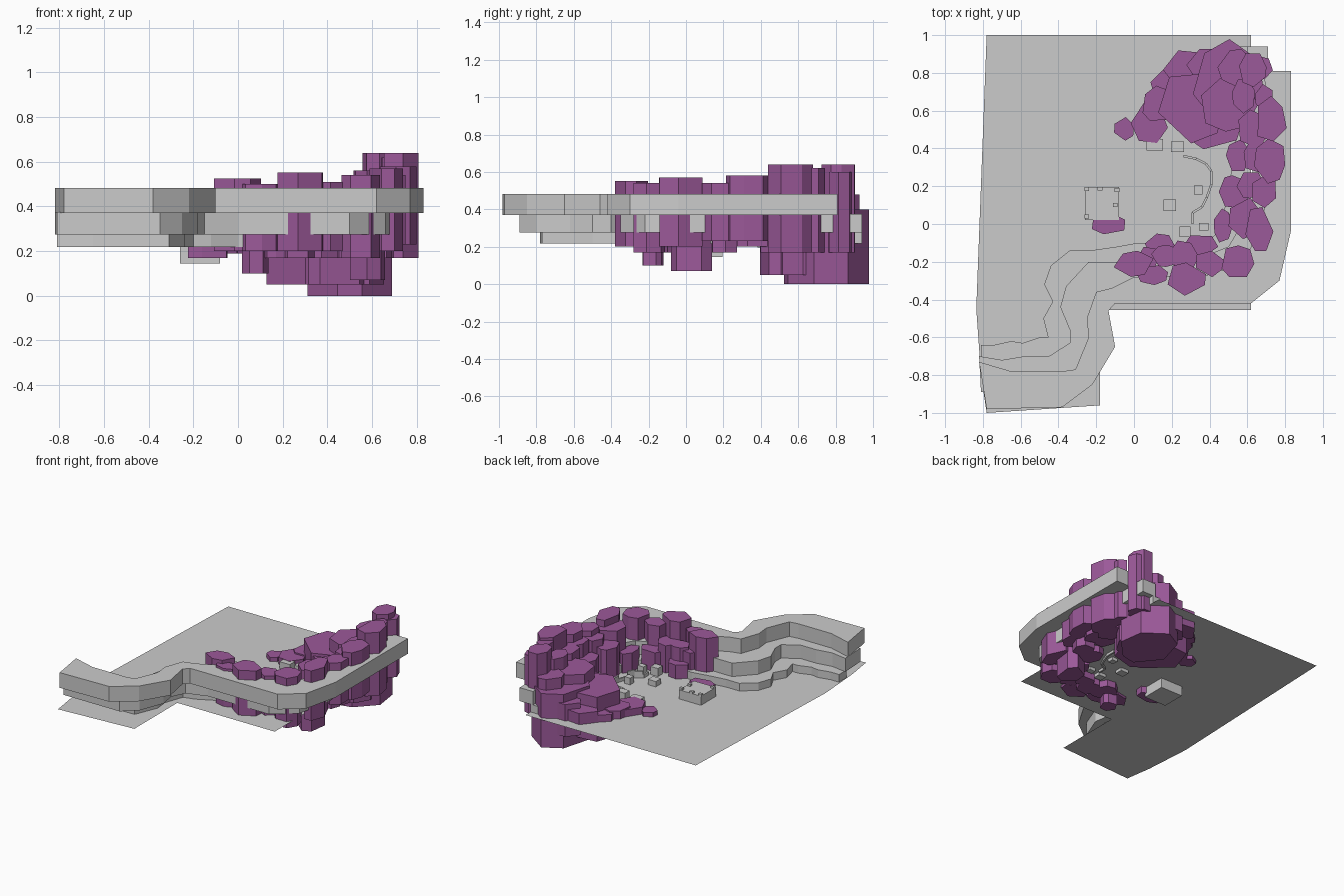
import bpy, bmesh, math, random
from mathutils import Vector

random.seed(4)
GROUND = 0.218

purple = bpy.data.materials.new("purple_rock")
purple.diffuse_color = (0.33, 0.10, 0.32, 1)


def finish(name, bm, mat=None):
    bmesh.ops.recalc_face_normals(bm, faces=bm.faces[:])
    me = bpy.data.meshes.new(name)
    bm.to_mesh(me)
    bm.free()
    ob = bpy.data.objects.new(name, me)
    bpy.context.collection.objects.link(ob)
    if mat:
        me.materials.append(mat)
    return ob


def prism(bm, pts, z0, z1, tilt=(0, 0)):
    """Extruded outline with optional top slope around its centre."""
    cx = sum(p[0] for p in pts) / len(pts)
    cy = sum(p[1] for p in pts) / len(pts)
    lo = [bm.verts.new((x, y, z0)) for x, y in pts]
    hi = [bm.verts.new((x, y, z1 + tilt[0] * (x - cx) + tilt[1] * (y - cy))) for x, y in pts]
    bm.faces.new(lo[::-1])
    bm.faces.new(hi)
    n = len(pts)
    for i in range(n):
        j = (i + 1) % n
        bm.faces.new((lo[i], lo[j], hi[j], hi[i]))


def box(bm, x0, x1, y0, y1, z0, z1):
    prism(bm, [(x0, y0), (x1, y0), (x1, y1), (x0, y1)], z0, z1)


def rocks(name, rows):
    """rows: x, y, half width, half depth, bottom, top"""
    bm = bmesh.new()
    for x, y, rx, ry, z0, z1 in rows:
        n = random.choice((6, 6, 7))
        a0 = random.uniform(0, 1)
        pts = []
        for i in range(n):
            a = a0 + (i + random.uniform(-.22, .22)) * math.tau / n
            r = random.uniform(.95, 1.1)
            pts.append((x + rx * r * math.cos(a), y + ry * r * math.sin(a)))
        prism(bm, pts, z0, z1)
    return finish(name, bm, purple)


# thin ground sheet
bm = bmesh.new()
bm.faces.new([bm.verts.new((x, y, GROUND)) for x, y in (
    (-.78, 1), (-.835, -.45), (-.81, -.8), (-.78, -1), (-.18, -.96),
    (-.18, -.455), (.62, -.455), (.62, 1))])
finish("ground", bm)

# stepped terraces, each a strip between an inner and an outer line
low_in = [(-.81, -.64), (-.74, -.64), (-.65, -.62), (-.59, -.63), (-.5, -.6), (-.455, -.6),
          (-.48, -.5), (-.43, -.41), (-.475, -.32), (-.44, -.22), (-.34, -.14), (-.23, -.14),
          (-.09, -.12), (.02, -.1), (.2, -.11), (.37, -.11), (.46, -.03), (.5, .2),
          (.54, .4), (.52, .7), (.5, .94)]
low_out = [(-.81, -.73), (-.65, -.78), (-.31, -.77), (-.24, -.6), (-.25, -.5), (-.2, -.36),
           (-.12, -.34), (0, -.28), (.4, -.25), (.55, -.16), (.62, .05), (.62, .94)]
mid_in = [(-.82, -.7), (-.7, -.72), (-.58, -.7), (-.45, -.7), (-.34, -.63), (-.34, -.56),
          (-.39, -.44), (-.36, -.33), (-.24, -.2), (-.1, -.2), (.3, -.2), (.5, -.12),
          (.6, .05), (.63, .3), (.62, .6), (.6, .94)]
mid_out = [(-.81, -.89), (-.35, -.89), (-.25, -.8), (-.18, -.62), (-.2, -.5), (-.15, -.4),
           (0, -.35), (.5, -.35), (.66, -.22), (.71, 0), (.71, .94)]
top_in = [(-.82, -.73), (-.65, -.78), (-.38, -.78), (-.31, -.77), (-.24, -.6), (-.25, -.5),
          (-.2, -.36), (-.12, -.34), (0, -.28), (.4, -.27), (.58, -.2), (.68, 0),
          (.71, .3), (.69, .81)]
top_out = [(-.78, -.98), (-.38, -.97), (-.22, -.85), (-.1, -.65), (-.135, -.46), (-.1, -.42),
           (.62, -.42), (.77, -.3), (.83, -.04), (.83, .81)]
for name, inner, outer, z0, z1 in (
        ("lower_terrace", low_in, low_out, GROUND, .275),
        ("middle_terrace", mid_in, mid_out, .275, .375),
        ("upper_terrace", top_in, top_out, .37, .483)):
    bm = bmesh.new()
    prism(bm, outer + inner[::-1], z0, z1)
    finish(name, bm)

# front row of rock columns
rocks("front_rocks", [
    (-.14, 0, .10, .055, .17, .28), (.0, -.21, .105, .065, .2, .525),
    (.10, -.27, .085, .05, .2, .5), (.28, -.29, .105, .09, .2, .552),
    (.14, -.11, .08, .06, .17, .32), (.08, -.18, .06, .06, .1, .40),
    (.17, -.17, .08, .06, .17, .42), (.26, -.17, .08, .08, .17, .42),
    (.35, -.11, .09, .06, .17, .36), (.40, -.21, .08, .07, .2, .51),
    (.55, -.2, .085, .09, .17, .54)])

# right side wall of rock columns
rocks("side_rocks", [
    (.47, -.01, .05, .09, .17, .36), (.53, .17, .075, .09, .17, .45),
    (.55, .36, .06, .09, .2, .42), (.58, .03, .085, .11, .07, .52),
    (.66, -.03, .075, .12, .2, .57), (.62, .2, .07, .08, .17, .5),
    (.69, .18, .07, .09, .23, .54), (.64, .36, .06, .1, .2, .52),
    (.72, .33, .085, .12, .23, .58), (.72, .55, .085, .12, .17, .64),
    (.63, .5, .08, .1, .17, .52), (.69, .67, .05, .07, .17, .62)])

# large pile of boulders at the back right
rocks("back_rocks", [
    (-.05, .505, .055, .06, .19, .25), (.08, .54, .1, .11, .19, .27),
    (.16, .74, .07, .08, .19, .27), (.13, .63, .09, .1, .19, .28),
    (.31, .62, .19, .18, .05, .38), (.28, .82, .12, .10, .17, .30),
    (.42, .52, .16, .12, .05, .36), (.40, .83, .12, .1, .1, .34),
    (.50, .75, .18, .22, 0, .40), (.50, .64, .15, .15, .05, .47),
    (.54, .83, .09, .1, .1, .48), (.63, .82, .075, .09, .17, .64),
    (.68, .83, .055, .06, .17, .6), (.58, .68, .06, .09, .17, .56)])

# main building: sunken block with broken roof rim
bm = bmesh.new()
box(bm, -.26, -.08, .02, .195, .145, .285)
for x, y in ((-.25, .185), (-.18, .187), (-.09, .18), (-.25, .04), (-.1, .1)):
    box(bm, x - .012, x + .012, y - .01, y + .01, .28, .3)
finish("main_building", bm)

# small ruined huts and broken wall pieces
bm = bmesh.new()
for x, y, w, d, h in ((.11, .42, .085, .06, .05), (.23, .41, .07, .055, .06),
                      (.34, .18, .045, .045, .05), (.19, .1, .065, .06, .04),
                      (.27, -.04, .06, .055, .06), (.37, -.015, .05, .04, .05)):
    box(bm, x - w / 2, x + w / 2, y - d / 2, y + d / 2, .195, GROUND + h)
finish("ruined_huts", bm)

bm = bmesh.new()
path = [(.26, .36), (.33, .345), (.38, .32), (.41, .28), (.41, .21), (.385, .14), (.36, .09), (.31, .06), (.31, 0)]
for i, (p, q) in enumerate(zip(path, path[1:])):
    a, b = Vector(p), Vector(q)
    t = (b - a).normalized()
    s = Vector((-t.y, t.x)) * .006
    prism(bm, [tuple(v) for v in (a - s, b - s, b + s, a + s)], .2, GROUND + (.05, .025, .06)[i % 3])
finish("ruined_wall", bm)
